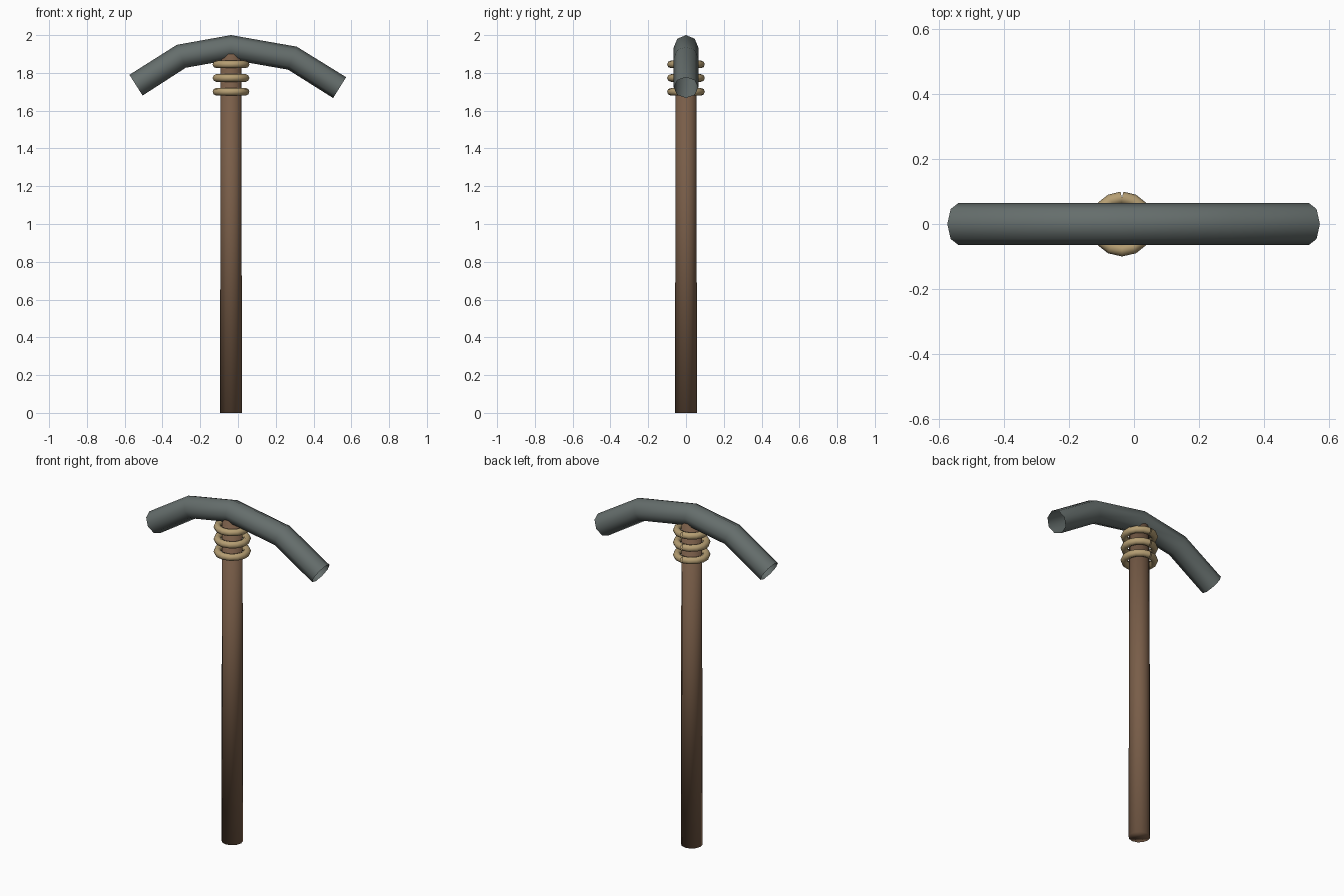
import bpy
from math import sin, cos, pi

if "Cube" in bpy.data.objects:
    bpy.data.objects.remove(bpy.data.objects["Cube"])

AXIS_X = -0.037


def material(name, rgb):
    m = bpy.data.materials.new(name)
    m.diffuse_color = (*rgb, 1)
    m.use_nodes = True
    m.node_tree.nodes["Principled BSDF"].inputs["Base Color"].default_value = m.diffuse_color
    return m


def tube(name, points, radius, mat):
    """Open octagonal tube swept along a polyline."""
    cu = bpy.data.curves.new(name, 'CURVE')
    cu.dimensions = '3D'
    cu.fill_mode = 'FULL'
    cu.bevel_depth = radius
    cu.bevel_resolution = 2
    sp = cu.splines.new('POLY')
    sp.points.add(len(points) - 1)
    for p, co in zip(sp.points, points):
        p.co = (*co, 1)
    sp.use_smooth = True
    cu.materials.append(mat)
    ob = bpy.data.objects.new(name, cu)
    bpy.context.collection.objects.link(ob)
    return ob


wood = material("wood", (0.19, 0.11, 0.065))
stone = material("stone", (0.13, 0.155, 0.15))
cord = material("cord", (0.46, 0.34, 0.17))

# Handle: slightly tapered shaft, smooth over the caps
HEIGHT = 1.9
bpy.ops.mesh.primitive_cone_add(vertices=12, radius1=0.058, radius2=0.055,
                                depth=HEIGHT, location=(AXIS_X, 0, HEIGHT / 2))
handle = bpy.context.object
handle.name = "handle"
handle.data.materials.append(wood)
for f in handle.data.polygons:
    f.use_smooth = True

# Head: bent bar with open ends
tube("pick_head", [(-0.54, 0, 1.735), (-0.30, 0, 1.888), (AXIS_X, 0, 1.935),
                   (0.288, 0, 1.878), (0.538, 0, 1.722)], 0.065, stone)

# Bindings: three cord loops whose ends meet at the back
SEG = 14
for i, z in enumerate((1.70, 1.773, 1.845)):
    ring = [(AXIS_X + 0.08 * sin(2 * pi * k / SEG), 0.08 * cos(2 * pi * k / SEG), z)
            for k in range(SEG + 1)]
    tube(f"binding_{i + 1}", ring, 0.02, cord)
